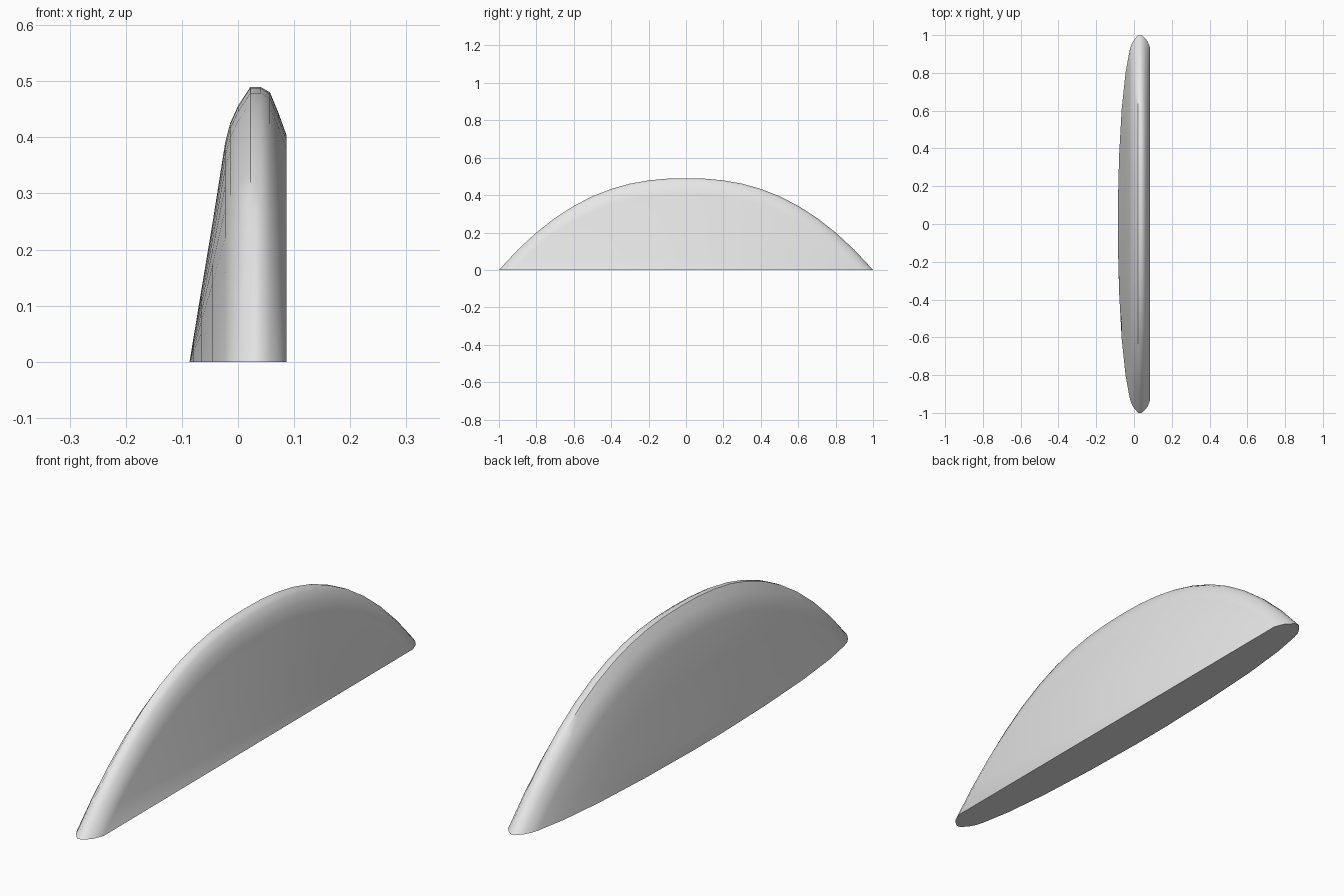
import bpy
import bmesh
import math

cube = bpy.data.objects.get("Cube")
if cube:
    bpy.data.objects.remove(cube, do_unlink=True)

grey = bpy.data.materials.new("light grey")
grey.use_nodes = True
colour = (0.8, 0.8, 0.8, 1)
grey.diffuse_color = colour
grey.node_tree.nodes["Principled BSDF"].inputs["Base Color"].default_value = colour

# Arched slices from the flat side to the domed side: x, half length, height
SLICES = [
    (0.086, 0.93, 0.405),
    (0.072, 0.967, 0.444),
    (0.057, 0.985, 0.48),
    (0.04, 1.0, 0.49),
    (0.022, 1.0, 0.49),
    (0.0, 0.975, 0.456),
    (-0.014, 0.95, 0.425),
    (-0.023, 0.92, 0.39),
    (-0.045, 0.80, 0.25),
    (-0.065, 0.61, 0.13),
    (-0.079, 0.36, 0.045),
    (-0.086, 0.08, 0.002),
]
SEGMENTS = 20


def arch(bm, x, half, height):
    """One arched row of points, with both feet on the ground."""
    row = []
    for i in range(SEGMENTS + 1):
        t = 2 * i / SEGMENTS - 1
        row.append(bm.verts.new((x, half * t, height * (1 - abs(t) ** 2.35))))
    return row


bm = bmesh.new()
rows = [arch(bm, *s) for s in SLICES]

# Curved skin between neighbouring slices
for a, b in zip(rows, rows[1:]):
    for i in range(SEGMENTS):
        bm.faces.new((a[i], a[i + 1], b[i + 1], b[i]))

# Flat side, tiny dome end and flat underside
bm.faces.new(rows[0])
bm.faces.new(rows[-1])
bm.faces.new([r[0] for r in rows] + [r[-1] for r in reversed(rows)])
bmesh.ops.recalc_face_normals(bm, faces=bm.faces)

mesh = bpy.data.meshes.new("arched_shell")
bm.to_mesh(mesh)
bm.free()
mesh.materials.append(grey)
shell = bpy.data.objects.new("arched_shell", mesh)
bpy.context.collection.objects.link(shell)

# Smooth skin with a crisp base edge
bpy.ops.object.select_all(action="DESELECT")
shell.select_set(True)
bpy.context.view_layer.objects.active = shell
bpy.ops.object.shade_smooth_by_angle(angle=math.radians(50))
